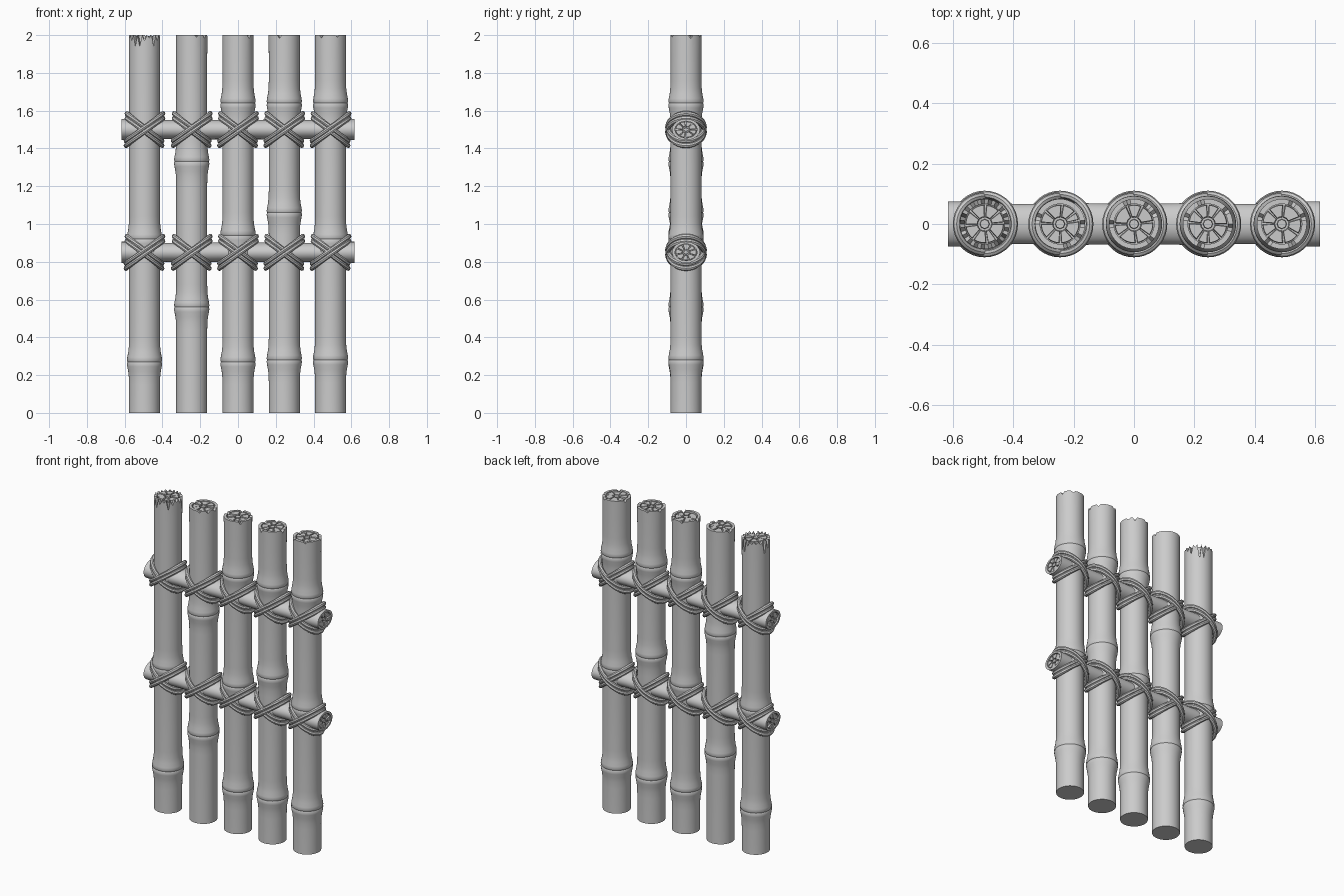
import bpy, bmesh, math, random
from mathutils import Matrix

random.seed(4)
if "Cube" in bpy.data.objects:
    bpy.data.objects.remove(bpy.data.objects["Cube"])

grey = bpy.data.materials.new("plain grey")
grey.use_nodes = True
grey.diffuse_color = (0.6, 0.6, 0.6, 1)
grey.node_tree.nodes["Principled BSDF"].inputs["Base Color"].default_value = grey.diffuse_color

SIDES = 40
HEIGHT = 2.0
POLE_R = 0.083


def finish(name, bm):
    bmesh.ops.recalc_face_normals(bm, faces=bm.faces[:])
    mesh = bpy.data.meshes.new(name)
    bm.to_mesh(mesh)
    bm.free()
    mesh.materials.append(grey)
    obj = bpy.data.objects.new(name, mesh)
    bpy.context.collection.objects.link(obj)
    bpy.ops.object.select_all(action='DESELECT')
    obj.select_set(True)
    bpy.context.view_layer.objects.active = obj
    bpy.ops.object.shade_smooth_by_angle(angle=math.radians(35))
    return obj


def lathe(bm, profile, drop=None):
    """Closed turned body; drop lowers rim points of the last three rings."""
    rings = []
    for k, (r, z) in enumerate(profile):
        ring = []
        for i in range(SIDES):
            a = 2 * math.pi * i / SIDES
            cut = drop[i] if drop and k >= len(profile) - 3 and k < len(profile) - 1 else 0
            ring.append(bm.verts.new((r * math.cos(a), r * math.sin(a), z - cut)))
        rings.append(ring)
    for low, high in zip(rings, rings[1:]):
        for i in range(SIDES):
            j = (i + 1) % SIDES
            bm.faces.new((low[i], low[j], high[j], high[i]))
    bm.faces.new(rings[0])
    bm.faces.new(rings[-1])


def prism(bm, outline, z0, z1):
    """Block with a slightly shrunken top."""
    cx = sum(p[0] for p in outline) / len(outline)
    cy = sum(p[1] for p in outline) / len(outline)
    low = [bm.verts.new((x, y, z0)) for x, y in outline]
    top = [bm.verts.new((cx + (x - cx) * 0.9, cy + (y - cy) * 0.9, z1)) for x, y in outline]
    for i in range(len(low)):
        j = (i + 1) % len(low)
        bm.faces.new((low[i], low[j], top[j], top[i]))
    bm.faces.new(low)
    bm.faces.new(top)


def end_grain(bm, r, floor, end):
    """Hub and ring of split wedges set in the hollow of a cut end."""
    def at(rad, a):
        return rad * math.cos(a), rad * math.sin(a)
    out = 1 if end > floor else -1
    prism(bm, [at(r * 0.25, i * math.tau / 8) for i in range(8)], floor, end - out * 0.004)
    count = random.choice((7, 8))
    start = random.random()
    cuts = [start + (i + random.uniform(-.2, .2)) * math.tau / count for i in range(count)]
    cuts.append(cuts[0] + math.tau)
    for a, b in zip(cuts, cuts[1:]):
        a, b = a + 0.05, b - 0.05
        outer = [at(r * 0.96, a + (b - a) * t / 4) for t in range(5)]
        inner = [at(r * 0.34, a + (b - a) * t / 2) for t in (2, 1, 0)]
        prism(bm, outer + inner, floor, end - out * random.uniform(0, 0.008))


def pole(name, x, nodes, splintered):
    # Culm swells towards each node, with a fine crease on the joint
    steps = {0.0, HEIGHT - 0.12}
    for n in nodes:
        steps.update(n + d for d in (-.12, -.08, -.05, -.025, -.008, 0, .008, .025, .05, .08, .12))
    profile = []
    for z in sorted(steps):
        r = POLE_R - 0.001
        for n in nodes:
            r += 0.012 * math.exp(-((z - n) / 0.05) ** 2)
            if abs(z - n) < 0.004:
                r -= 0.004
        profile.append((r, z))
    inner = POLE_R * 0.8
    floor = HEIGHT - 0.02
    profile += [(POLE_R, HEIGHT), (inner, HEIGHT), (inner, floor)]
    # Rim chips, or deep splits on the broken pole
    drop = [0.0] * SIDES
    if splintered:
        for i in range(0, SIDES, 2):
            drop[i] = random.choice((0.015, 0.03, 0.06, 0.09))
    else:
        for i in random.sample(range(SIDES), 5):
            drop[i] = random.uniform(0.008, 0.025)
    bm = bmesh.new()
    lathe(bm, profile, drop)
    end_grain(bm, inner, floor, HEIGHT)
    bm.transform(Matrix.Translation((x, 0, 0)))
    finish(name, bm)


def crossbar(name, z):
    half, r, inner = 0.617, 0.074, 0.058
    floor = half - 0.015
    side = [(inner, floor), (inner, half), (r, half), (r, 0.55), (0.066, 0.38), (0.07, 0.2)]
    profile = [(a, -b) for a, b in side] + [(0.065, 0)] + side[::-1]
    bm = bmesh.new()
    lathe(bm, profile)
    for s in (-1, 1):
        end_grain(bm, inner, s * floor, s * half)
    # Lay along x and flatten to an oval
    bm.transform(Matrix.Translation((0, 0, z)) @ Matrix.Diagonal((1, 1, 0.76, 1))
                 @ Matrix.Rotation(math.pi / 2, 4, 'Y'))
    finish(name, bm)


def lashing(name, x, z):
    """Two crossed, tilted loops of doubled rope around a pole."""
    bm = bmesh.new()
    around, tube, thick = 36, 8, 0.0125
    for tilt, rad in ((-1, 0.093), (1, 0.098)):
        for strand in (-1, 1):
            rings = []
            for i in range(around):
                a = math.tau * i / around
                ring = []
                for k in range(tube):
                    b = math.tau * k / tube
                    rr = rad + thick * math.cos(b)
                    ring.append(bm.verts.new((
                        rr * math.cos(a), rr * math.sin(a),
                        tilt * 0.072 * math.cos(a) + strand * 0.0125
                        + thick * 1.1 * math.sin(b))))
                rings.append(ring)
            for i in range(around):
                p, q = rings[i], rings[(i + 1) % around]
                for k in range(tube):
                    m = (k + 1) % tube
                    bm.faces.new((p[k], q[k], q[m], p[m]))
    bm.transform(Matrix.Translation((x, 0, z)))
    finish(name, bm)


# Upright poles with their joint heights
poles = [
    (-0.495, (0.27, 0.92)),
    (-0.245, (0.56, 1.33)),
    (0.0, (0.27, 0.94, 1.64)),
    (0.245, (0.28, 1.06, 1.64)),
    (0.49, (0.28, 0.92, 1.64)),
]
bars = {"lower": 0.85, "upper": 1.5}

for i, (px, joints) in enumerate(poles, 1):
    pole(f"bamboo_pole_{i}", px, joints, i == 1)
for level, bz in bars.items():
    crossbar(f"{level}_crossbar", bz)
    for i, (px, joints) in enumerate(poles, 1):
        lashing(f"{level}_rope_lashing_{i}", px, bz)
